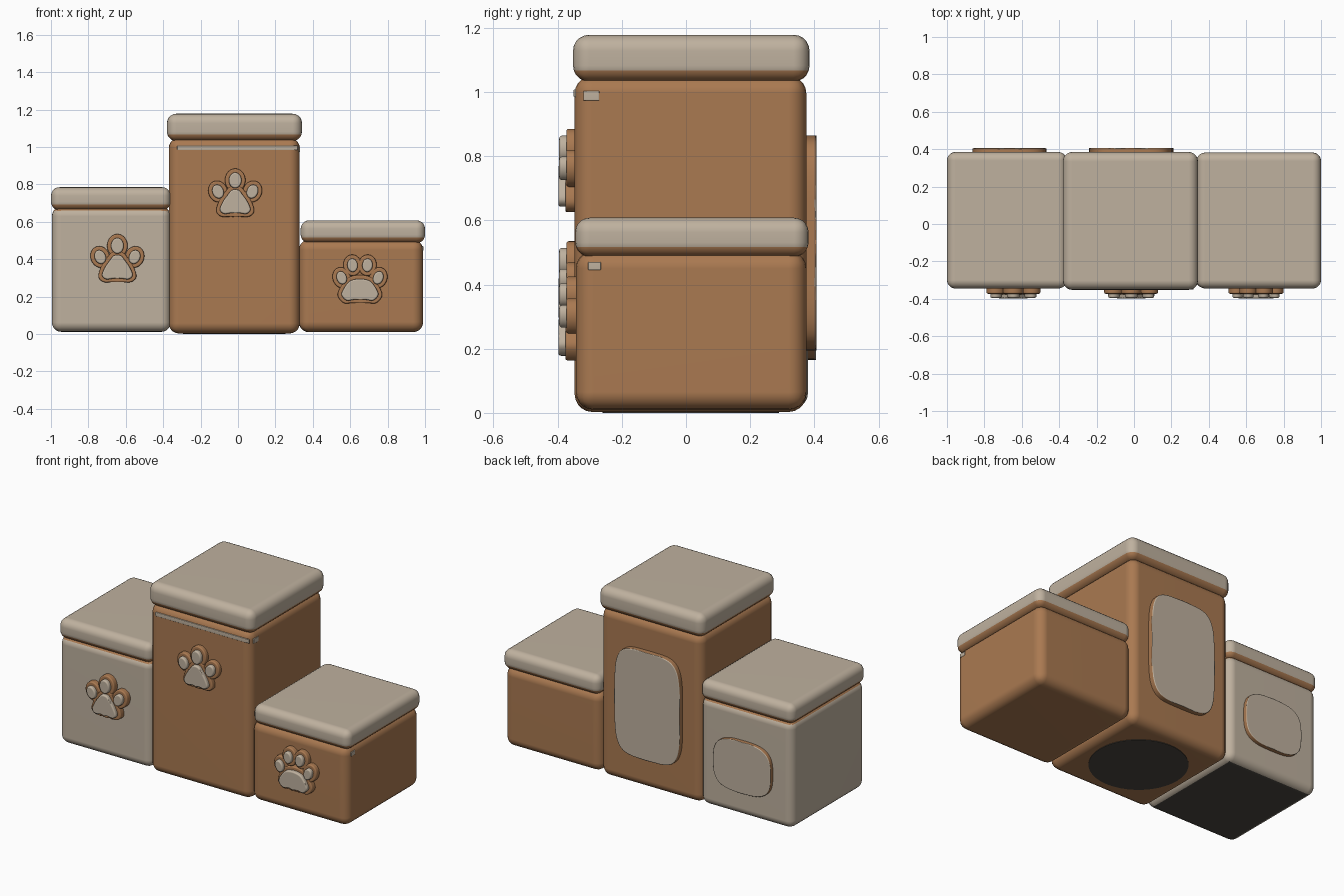
import bpy, bmesh, math
from mathutils import Vector

if "Cube" in bpy.data.objects:
    bpy.data.objects.remove(bpy.data.objects["Cube"])


def material(name, rgb):
    m = bpy.data.materials.new(name)
    m.diffuse_color = (*rgb, 1)
    m.use_nodes = True
    m.node_tree.nodes["Principled BSDF"].inputs["Base Color"].default_value = m.diffuse_color
    return m


BEIGE, BROWN, DARK = 0, 1, 2
MATS = [material("cream plush", (0.52, 0.44, 0.345)),
        material("caramel brown", (0.40, 0.192, 0.082)),
        material("dark underside", (0.07, 0.062, 0.052))]


def finish(name, bm, rule):
    """Colour faces by a rule on their normal, shade and link the object."""
    bmesh.ops.recalc_face_normals(bm, faces=bm.faces)
    bm.normal_update()
    for f in bm.faces:
        f.material_index = rule(f.normal)
        f.smooth = True
    me = bpy.data.meshes.new(name)
    bm.to_mesh(me)
    bm.free()
    for m in MATS:
        me.materials.append(m)
    me.set_sharp_from_angle(angle=math.radians(50))
    ob = bpy.data.objects.new(name, me)
    bpy.context.collection.objects.link(ob)
    wn = ob.modifiers.new("clean shading", 'WEIGHTED_NORMAL')
    wn.keep_sharp = True
    return ob


def rounded_box(name, xr, yr, zr, radius, rule, segments=5):
    bm = bmesh.new()
    bmesh.ops.create_cube(bm, size=1)
    for v in bm.verts:
        v.co = Vector([(r[0] + r[1]) / 2 + c * (r[1] - r[0])
                       for c, r in zip(v.co, (xr, yr, zr))])
    bmesh.ops.bevel(bm, geom=bm.edges[:], offset=radius, segments=segments,
                    profile=0.5, affect='EDGES')
    return finish(name, bm, rule)


def prism(name, pts, y0, y1, bevel, rule):
    """Extrude an x-z outline from y0 to y1, rounding the y1 rim."""
    bm = bmesh.new()
    base = bm.faces.new([bm.verts.new((x, y0, z)) for x, z in pts])
    ext = bmesh.ops.extrude_face_region(bm, geom=[base], use_keep_orig=True)
    top = [g for g in ext["geom"] if isinstance(g, bmesh.types.BMFace)][0]
    for v in top.verts:
        v.co.y = y1
    if bevel:
        bmesh.ops.bevel(bm, geom=list(top.edges), offset=bevel, segments=3,
                        profile=0.5, affect='EDGES')
    return finish(name, bm, rule)


def oval(cx, cz, rx, rz, power=2, n=28, tilt=0):
    pts = []
    for i in range(n):
        a = 2 * math.pi * i / n
        c, s = math.cos(a), math.sin(a)
        x = rx * math.copysign(abs(c) ** (2 / power), c)
        z = rz * math.copysign(abs(s) ** (2 / power), s)
        pts.append((cx + x * math.cos(tilt) - z * math.sin(tilt),
                    cz + x * math.sin(tilt) + z * math.cos(tilt)))
    return pts


def smooth_loop(ctrl, steps=4):
    """Closed Catmull-Rom curve through 2D points."""
    out, n = [], len(ctrl)
    for i in range(n):
        p0, p1, p2, p3 = (Vector(ctrl[(i + k - 1) % n]) for k in range(4))
        for s in range(steps):
            t = s / steps
            p = 0.5 * (2 * p1 + (p2 - p0) * t + (2 * p0 - 5 * p1 + 4 * p2 - p3) * t * t
                       + (3 * p1 - p0 - 3 * p2 + p3) * t ** 3)
            out.append((p.x, p.y))
    return out


def all_of(index):
    return lambda n: index


def under(main, below):
    return lambda n: below if n.z < -0.4 else main


# Padded blocks with cushion lids
rounded_box("left_block", (-0.995, -0.36), (-0.34, 0.38), (0.012, 0.68), 0.05,
            lambda n: DARK if n.z < -0.9 else BROWN if n.z > 0.6 else BEIGE)
rounded_box("middle_block", (-0.37, 0.33), (-0.347, 0.375), (0.003, 1.05), 0.055, all_of(BROWN))
rounded_box("right_block", (0.325, 0.99), (-0.343, 0.375), (0.01, 0.505), 0.055, all_of(BROWN))
rounded_box("left_lid", (-1.0, -0.36), (-0.345, 0.385), (0.662, 0.785), 0.045, under(BEIGE, BROWN))
rounded_box("middle_lid", (-0.38, 0.342), (-0.352, 0.385), (1.032, 1.178), 0.05, under(BEIGE, BROWN))
rounded_box("right_lid", (0.335, 1.0), (-0.345, 0.382), (0.486, 0.608), 0.045, under(BEIGE, BROWN))

# Pale trim strip under the middle lid, and its end tabs on the sides
rounded_box("front_trim", (-0.325, 0.32), (-0.350, -0.342), (0.983, 1.008), 0.003, all_of(BEIGE), 2)
rounded_box("side_trim_middle", (0.324, 0.332), (-0.32, -0.27), (0.973, 1.003), 0.003, all_of(BEIGE), 2)
rounded_box("side_trim_right", (0.984, 0.992), (-0.305, -0.265), (0.445, 0.47), 0.003, all_of(BEIGE), 2)

# Round dark pad under the middle block
pad = prism("base_pad", oval(0, 0, 0.275, 0.275, n=40), 0, 0.005, 0, all_of(DARK))
pad.rotation_euler = (math.pi / 2, 0, 0)
pad.location = (-0.02, 0.015, 0)


# Panels on the back
def back_panel_rule(n):
    return BEIGE if n.y > 0.5 else BROWN


prism("middle_back_panel", oval(-0.015, 0.53, 0.225, 0.335, 4.5, 48), 0.365, 0.406, 0.006, back_panel_rule)
prism("left_back_panel", oval(-0.665, 0.325, 0.198, 0.16, 3.2, 48), 0.37, 0.405, 0.005, back_panel_rule)


# Paw badges: brown backing with raised pale pads
def paw(name, cx, cz, toes, pad_shape):
    for grow, y1, mat, part, bev in ((0.021, -0.376, BROWN, "backing", 0.008),
                                     (0.0, -0.398, BEIGE, "pad", 0.009)):
        mid = Vector((0, -0.05))
        half = []
        for p in pad_shape:
            d = (Vector(p) - mid).normalized()
            half.append(Vector(p) + d * grow)
        ctrl = [(cx + p.x, cz + p.y) for p in half]
        ctrl += [(cx - p.x, cz + p.y) for p in reversed(half) if abs(p.x) > 0.001]
        prism(f"{name}_main_{part}", smooth_loop(ctrl), -0.335, y1, bev, all_of(mat))
        for i, (tx, tz, rx, rz, tilt) in enumerate(toes):
            for s in ((1, -1) if tx else (1,)):
                prism(f"{name}_toe_{part}_{i}_{s}",
                      oval(cx + s * tx, cz + tz, rx + grow, rz + grow, tilt=s * tilt),
                      -0.335, y1 + 0.003, bev, all_of(mat))


# Half outlines of the big pad, right side from bottom to top
tall_pad = [(0.02, -0.103), (0.06, -0.107), (0.082, -0.085), (0.066, -0.042),
            (0.04, -0.005), (0.018, 0.02)]
wide_pad = [(0.03, -0.102), (0.07, -0.107), (0.098, -0.078), (0.088, -0.045),
            (0.058, -0.005), (0.02, 0.008)]
three_toes = [(0, 0.072, 0.034, 0.042, 0), (0.092, 0.012, 0.03, 0.038, -0.4)]
four_toes = [(0.04, 0.082, 0.028, 0.036, -0.1), (0.098, 0.015, 0.027, 0.036, -0.35)]

paw("middle_paw", -0.015, 0.75, three_toes, tall_pad)
paw("left_paw", -0.645, 0.40, three_toes, tall_pad)
paw("right_paw", 0.652, 0.286, four_toes, wide_pad)
